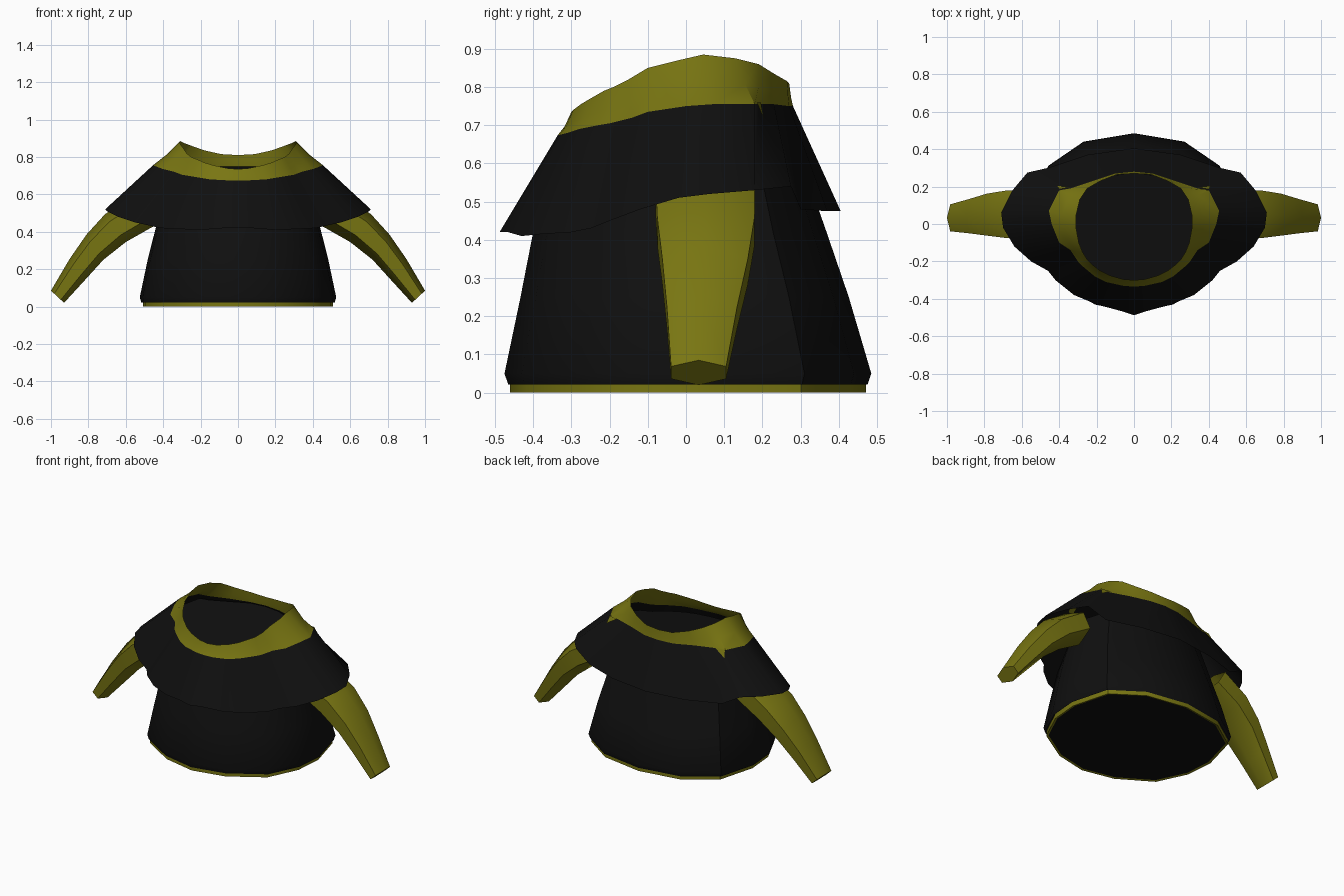
import bpy, bmesh, math
from mathutils import Vector

if "Cube" in bpy.data.objects:
    bpy.data.objects.remove(bpy.data.objects["Cube"])


def material(name, rgb):
    m = bpy.data.materials.new(name)
    m.diffuse_color = (*rgb, 1)
    m.use_nodes = True
    m.node_tree.nodes["Principled BSDF"].inputs["Base Color"].default_value = m.diffuse_color
    return m


OLIVE = material("olive cloth", (0.19, 0.18, 0.006))
BLACK = material("black cloth", (0.005, 0.005, 0.005))


def loft(name, rings, mat, cap_start=False, cap_end=False, angle=35):
    """Skin a list of closed rings that all have the same point count."""
    bm = bmesh.new()
    rows = [[bm.verts.new(p) for p in ring] for ring in rings]
    n = len(rows[0])
    for a, b in zip(rows, rows[1:]):
        for i in range(n):
            j = (i + 1) % n
            bm.faces.new((a[i], a[j], b[j], b[i]))
    if cap_start:
        bm.faces.new(rows[0][::-1])
    if cap_end:
        bm.faces.new(rows[-1])
    bmesh.ops.recalc_face_normals(bm, faces=bm.faces)
    me = bpy.data.meshes.new(name)
    bm.to_mesh(me)
    bm.free()
    me.materials.append(mat)
    ob = bpy.data.objects.new(name, me)
    bpy.context.collection.objects.link(ob)
    bpy.ops.object.select_all(action='DESELECT')
    ob.select_set(True)
    bpy.context.view_layer.objects.active = ob
    bpy.ops.object.shade_smooth_by_angle(angle=math.radians(angle))
    return ob


def mirrored(half):
    """Close a half outline (back centre to front centre) across x = 0."""
    return list(half) + [(-p[0], *p[1:]) for p in half[-2:0:-1]]


# Tunic outline, reused at every height
outline = mirrored([(0, .485), (.27, .44), (.46, .31), (.525, .07),
                    (.51, -.11), (.42, -.3), (.21, -.43), (0, -.475)])


def level(z, sx, sy, dy=0):
    return [(x * sx, y * sy + dy, z) for x, y in outline]


# Tunic body
loft("tunic", [level(.022, .985, .98), level(.05, 1, 1), level(.25, .92, .895, -.008),
               level(.42, .838, .80, -.02), level(.64, .72, .62, -.01)], BLACK)

# Hem band and the dark closing panel inside it
loft("hem", [level(.004, .945, .945), level(0, .97, .97), level(.03, .97, .97)], OLIVE)
loft("hem_panel", [level(.005, .95, .95)], BLACK, cap_end=True)

# Cape: neckline edge and draped lower edge
cape_top = [(0, .28, .75), (.1, .27, .75), (.22, .23, .755), (.34, .19, .755),
            (.40, .18, .755), (.455, .07, .755), (.44, 0, .75), (.40, -.1, .735),
            (.34, -.14, .72), (.3, -.2, .705), (.27, -.23, .70), (.21, -.28, .69),
            (.15, -.31, .68), (.06, -.33, .675), (0, -.335, .675)]
cape_low = [(0, .405, .475), (.25, .37, .475), (.46, .30, .48), (.57, .275, .54),
            (.65, .18, .53), (.71, .06, .52), (.70, -.02, .51), (.64, -.12, .48),
            (.55, -.2, .45), (.46, -.25, .43), (.42, -.3, .42), (.32, -.38, .415),
            (.2, -.43, .41), (.07, -.465, .42), (0, -.488, .42)]
loft("cape", [mirrored(cape_top), mirrored(cape_low)], BLACK)

# Neck band rising from the cape
neck_rim = [(0, .27, .81), (.09, .265, .815), (.18, .23, .835), (.25, .19, .86),
            (.29, .13, .875), (.31, .045, .885), (.31, -.02, .87), (.295, -.1, .85),
            (.275, -.15, .82), (.25, -.19, .80), (.225, -.215, .79), (.18, -.25, .77),
            (.13, -.275, .755), (.06, -.295, .74), (0, -.3, .735)]
neck_mid = [tuple(Vector(a).lerp(Vector(b), .5) - Vector((0, 0, .008)))
            for a, b in zip(neck_rim, cape_top)]
loft("neck_band", [mirrored(neck_rim), mirrored(neck_mid), mirrored(cape_top)], OLIVE)

# Dark panel inside the neck opening
loft("neck_panel", [mirrored([(x * .97, y * .97, .705 + .16 * y) for x, y, z in cape_top])],
     BLACK, cap_end=True)

# Sleeves: (lower x, lower z, upper x, upper z, y centre, y half width)
stations = [(.45, .43, .55, .60, .05, .13), (.6, .345, .71, .495, .052, .127),
            (.72, .25, .81, .385, .05, .112), (.82, .14, .9, .255, .042, .092),
            (.93, .02, 1.0, .085, .033, .072)]
for side, s in (("left", -1), ("right", 1)):
    rings = []
    for lx, lz, ux, uz, yc, yr in stations:
        ring = []
        for i in range(6):
            a = i * math.pi / 3
            t = .5 + .5 * math.cos(a)
            ring.append((s * (lx + (ux - lx) * t), yc + yr * math.sin(a) / .866,
                         lz + (uz - lz) * t))
        rings.append(ring)
    loft(side + "_sleeve", rings, OLIVE, cap_end=True, angle=65)

    # Small olive tab lying on the cape behind each shoulder
    lift = Vector((0, .006, .004))
    p, q = Vector(cape_top[3]), Vector(cape_top[4])
    tip = p.lerp(q, .4).lerp(Vector(cape_low[3]).lerp(Vector(cape_low[4]), .3), .2)
    tab = [v + lift for v in (p, q, tip)]
    loft(side + "_shoulder_tab", [[(s * v.x, v.y, v.z) for v in tab]], OLIVE, cap_end=True)
